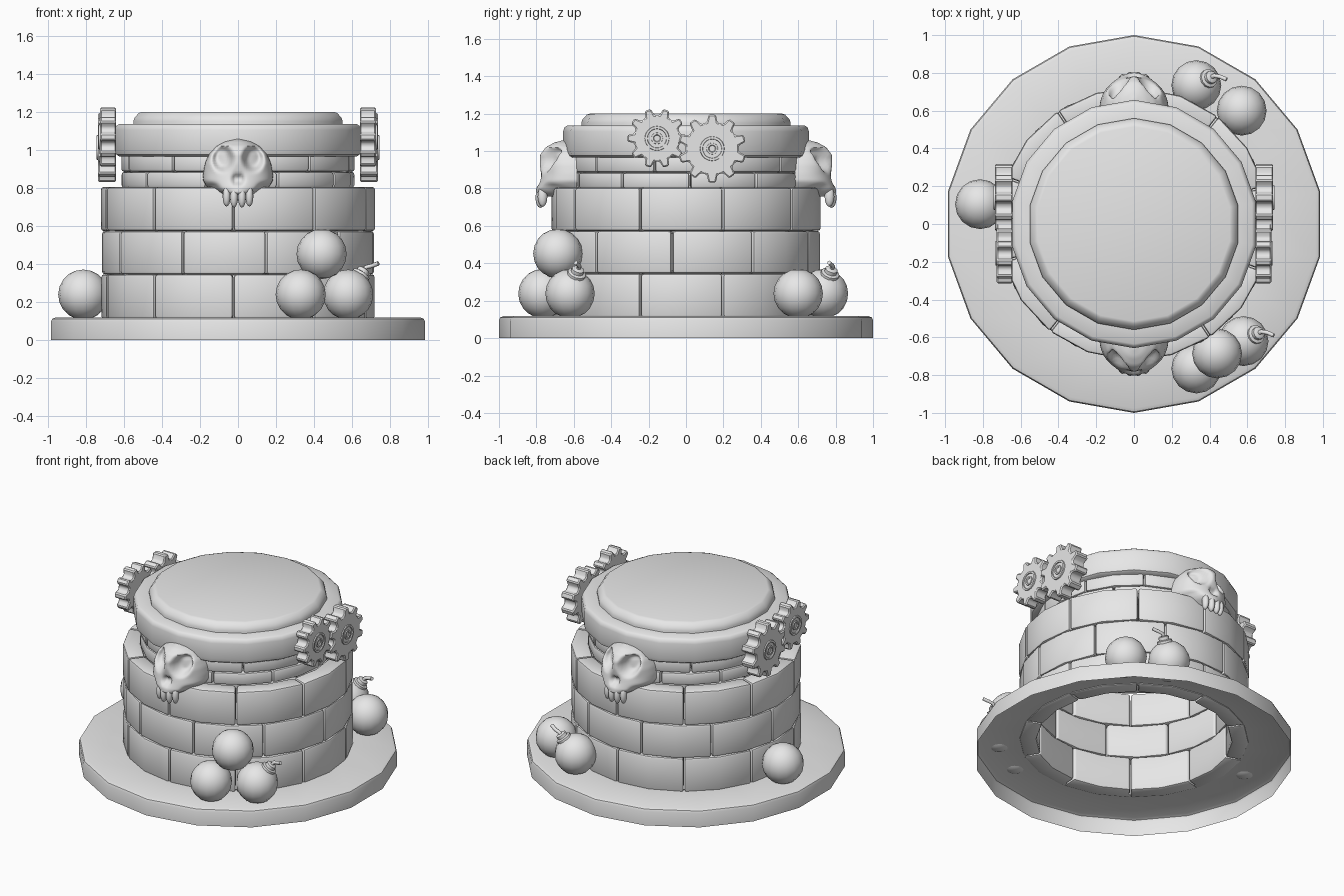
import bpy, bmesh, math
from mathutils import Vector, Matrix

cube = bpy.data.objects.get("Cube")
if cube:
    bpy.data.objects.remove(cube)

GREY = (0.8, 0.8, 0.8, 1)
stone = bpy.data.materials.new("plain_grey")
stone.use_nodes = True
stone.diffuse_color = GREY
stone.node_tree.nodes["Principled BSDF"].inputs["Base Color"].default_value = GREY


def finish(name, bm, angle=40):
    """Turn a bmesh into a smooth-shaded object with sharp edges kept."""
    mesh = bpy.data.meshes.new(name)
    bm.to_mesh(mesh)
    bm.free()
    obj = bpy.data.objects.new(name, mesh)
    bpy.context.collection.objects.link(obj)
    mesh.materials.append(stone)
    bpy.ops.object.select_all(action='DESELECT')
    obj.select_set(True)
    bpy.context.view_layer.objects.active = obj
    bpy.ops.object.shade_smooth_by_angle(angle=math.radians(angle))
    return obj


def soften(bm, width, segments=2):
    """Bevel every hard edge."""
    bm.normal_update()
    edges = [e for e in bm.edges
             if len(e.link_faces) == 2 and e.calc_face_angle() > math.radians(35)]
    bmesh.ops.bevel(bm, geom=edges, offset=width, segments=segments,
                    profile=0.5, affect='EDGES', clamp_overlap=True)


def lathe(bm, profile, sides=18, closed=False, cap=False, matrix=Matrix()):
    """Revolve (radius, height) points, ordered from the outer bottom upward."""
    rings = []
    for r, z in profile:
        ring = []
        for i in range(sides):
            a = math.pi / 2 + i * math.tau / sides
            ring.append(bm.verts.new(matrix @ Vector((r * math.cos(a), r * math.sin(a), z))))
        rings.append(ring)
    pairs = list(zip(rings, rings[1:]))
    if closed:
        pairs.append((rings[-1], rings[0]))
    for low, high in pairs:
        for i in range(sides):
            j = (i + 1) % sides
            bm.faces.new((low[i], low[j], high[j], high[i]))
    if cap:
        bm.faces.new(rings[-1])


# Brim: an open shell, hollow underneath
bm = bmesh.new()
lathe(bm, [(1, 0), (1, 0.095), (0.994, 0.11), (0.975, 0.118), (0.69, 0.118)])
finish("brim", bm)


# Brick courses
def brick_row(name, r_in, r_out, z0, z1, start, count=10, spans=2):
    bm = bmesh.new()
    step = 360 / count
    for k in range(count):
        columns = []
        for s in range(spans + 1):
            gap = 0.25 * (1 - 2 * s / spans)
            a = math.radians(start + k * step + s * step / spans + gap - 90)
            columns.append([bm.verts.new((r * math.cos(a), r * math.sin(a), z))
                            for r, z in ((r_out, z0), (r_out, z1), (r_in, z1), (r_in, z0))])
        for a, b in zip(columns, columns[1:]):
            for i in range(4):
                j = (i + 1) % 4
                bm.faces.new((a[i], b[i], b[j], a[j]))
        bm.faces.new(columns[0])
        bm.faces.new(columns[-1][::-1])
    bmesh.ops.recalc_face_normals(bm, faces=bm.faces)
    soften(bm, 0.015)
    finish(name, bm)


brick_row("bottom_bricks", 0.61, 0.72, 0.11, 0.345, -2)
brick_row("lower_bricks", 0.61, 0.72, 0.345, 0.573, 12)
brick_row("middle_bricks", 0.61, 0.722, 0.573, 0.805, -2)
brick_row("upper_bricks", 0.51, 0.615, 0.80, 0.885, 20)
brick_row("top_bricks", 0.51, 0.615, 0.885, 0.98, 2)

# Collar and lid
bm = bmesh.new()
lathe(bm, [(0.53, 0.965), (0.635, 0.965), (0.65, 0.975), (0.657, 1.0), (0.657, 1.105),
           (0.65, 1.127), (0.635, 1.137), (0.53, 1.137)], closed=True)
finish("collar", bm)
bm = bmesh.new()
lathe(bm, [(0, 1.06), (0.56, 1.06), (0.56, 1.15), (0.553, 1.17), (0.53, 1.195), (0.515, 1.2)],
      cap=True)
finish("lid", bm)


# Gears, a meshing pair on each side
def gear(name, side, y, z, radius, depth, phase, teeth=10):
    bm = bmesh.new()
    outline = []
    for t in range(teeth):
        for offset, r in ((-0.32, 0.78), (-0.17, 1), (0.17, 1), (0.32, 0.78)):
            a = math.radians(phase) + (t + offset) * math.tau / teeth
            outline.append(bm.verts.new((radius * r * math.cos(a), radius * r * math.sin(a), 0)))
    face = bm.faces.new(outline)
    result = bmesh.ops.extrude_face_region(bm, geom=[face])
    for v in result["geom"]:
        if isinstance(v, bmesh.types.BMVert):
            v.co.z = depth
    bmesh.ops.recalc_face_normals(bm, faces=bm.faces)
    soften(bm, 0.007, 1)
    # raised ring and hub on the outer face
    top = Matrix.Translation((0, 0, depth))
    lathe(bm, [(0.068, -0.01), (0.064, 0.007), (0.052, 0.007), (0.048, -0.01)], 20, matrix=top)
    lathe(bm, [(0.032, -0.01), (0.03, 0.007), (0.02, 0.007), (0.016, 0.002)], 16,
          cap=True, matrix=top)
    # gear axis points outward along x, local x runs along y
    place = Matrix(((0, 0, side, side * 0.642), (1, 0, 0, y), (0, 1, 0, z), (0, 0, 0, 1)))
    bmesh.ops.transform(bm, matrix=place, verts=bm.verts)
    if side < 0:
        bmesh.ops.reverse_faces(bm, faces=bm.faces)
    finish(name, bm, 30)


for side, label in ((1, "left"), (-1, "right")):
    gear(label + "_small_gear", side, -0.155, 1.068, 0.16, 0.085, 72)
    gear(label + "_large_gear", side, 0.14, 1.013, 0.183, 0.095, 90)

# Skulls: stacked half-ellipse layers (height, half width, forward reach) with dents
LAYERS = [(0.755, 0.075, 0.77), (0.775, 0.105, 0.803), (0.80, 0.16, 0.80), (0.84, 0.185, 0.785),
          (0.88, 0.183, 0.775), (0.93, 0.174, 0.782), (0.98, 0.152, 0.78), (1.02, 0.117, 0.75),
          (1.045, 0.072, 0.705), (1.057, 0.02, 0.66)]
BACK = 0.58


def dent(x, z, cx, cz, rx, rz):
    q = math.hypot((x - cx) / rx, (z - cz) / rz)
    t = max(0, min(1, (1 - q) * 1.8))
    return t * t * (3 - 2 * t)


def skull(name, turn):
    bm = bmesh.new()
    rows, columns, per_layer = [], 48, 4
    for a, b in zip(LAYERS, LAYERS[1:]):
        last = b is LAYERS[-1]
        for s in range(per_layer + last):
            z, w, reach = (p + (q - p) * s / per_layer for p, q in zip(a, b))
            row = []
            for c in range(columns + 1):
                t = math.pi * (c / columns - 0.5)
                x, d = w * math.sin(t), (reach - BACK) * math.cos(t) ** 0.8
                d -= 0.075 * dent(abs(x), z, 0.08, 0.955, 0.066, 0.078)
                d -= 0.035 * dent(abs(x), z, 0.012, 0.845, 0.02, 0.036)
                d -= 0.03 * dent(abs(x), z, 0.135, 0.79, 0.05, 0.04)
                row.append(bm.verts.new((x, -BACK - max(d, 0), z)))
            rows.append(row)
    for low, high in zip(rows, rows[1:]):
        for c in range(columns):
            bm.faces.new((low[c], low[c + 1], high[c + 1], high[c]))
    bm.faces.new(rows[0][::-1])
    bm.faces.new(rows[-1])
    bmesh.ops.smooth_vert(bm, verts=bm.verts, factor=0.5, use_axis_x=True,
                          use_axis_y=True, use_axis_z=True)
    # upper teeth
    for x in (-0.06, -0.021, 0.021, 0.06):
        drop = 0.748 + abs(x) * 0.15
        bmesh.ops.create_uvsphere(
            bm, u_segments=12, v_segments=8, radius=1,
            matrix=Matrix.Translation((x, -0.785 + abs(x) * 0.3, drop))
            @ Matrix.Diagonal((0.021, 0.026, 0.055, 1)))
    bmesh.ops.rotate(bm, verts=bm.verts, matrix=Matrix.Rotation(turn, 3, 'Z'))
    finish(name, bm, 60)


skull("front_skull", 0)
skull("back_skull", math.pi)


# Round bombs, some with a cap and a fuse
def bomb(name, centre, fused=False):
    centre = Vector(centre)
    bm = bmesh.new()
    bmesh.ops.create_uvsphere(bm, u_segments=16, v_segments=10, radius=0.132,
                              matrix=Matrix.Translation(centre))
    if fused:
        axis = Vector((0.07, 0.037, 0.11)).normalized()
        spin = axis.to_track_quat('Z', 'Y').to_matrix().to_4x4()
        lathe(bm, [(0.05, 0.115), (0.05, 0.135), (0.034, 0.14), (0.034, 0.16), (0.026, 0.165)],
              12, cap=True, matrix=Matrix.Translation(centre) @ spin)
    finish(name, bm)
    if fused:
        curve = bpy.data.curves.new(name + "_fuse", 'CURVE')
        curve.dimensions = '3D'
        curve.bevel_depth = 0.012
        curve.bevel_resolution = 1
        curve.use_fill_caps = True
        line = curve.splines.new('POLY')
        path = [(0.075, 0.04, 0.12), (0.095, 0.05, 0.145), (0.125, 0.045, 0.152),
                (0.16, 0.03, 0.165)]
        line.points.add(len(path) - 1)
        for point, offset in zip(line.points, path):
            point.co = (*(centre + Vector(offset)), 1)
        curve.materials.append(stone)
        bpy.context.collection.objects.link(bpy.data.objects.new(name + "_fuse", curve))


bomb("front_bomb", (0.33, -0.765, 0.238))
bomb("stacked_bomb", (0.44, -0.685, 0.452))
bomb("front_fused_bomb", (0.58, -0.62, 0.238), True)
bomb("back_bomb", (0.57, 0.60, 0.238))
bomb("back_fused_bomb", (0.33, 0.735, 0.238), True)
bomb("side_bomb", (-0.815, 0.105, 0.238))
